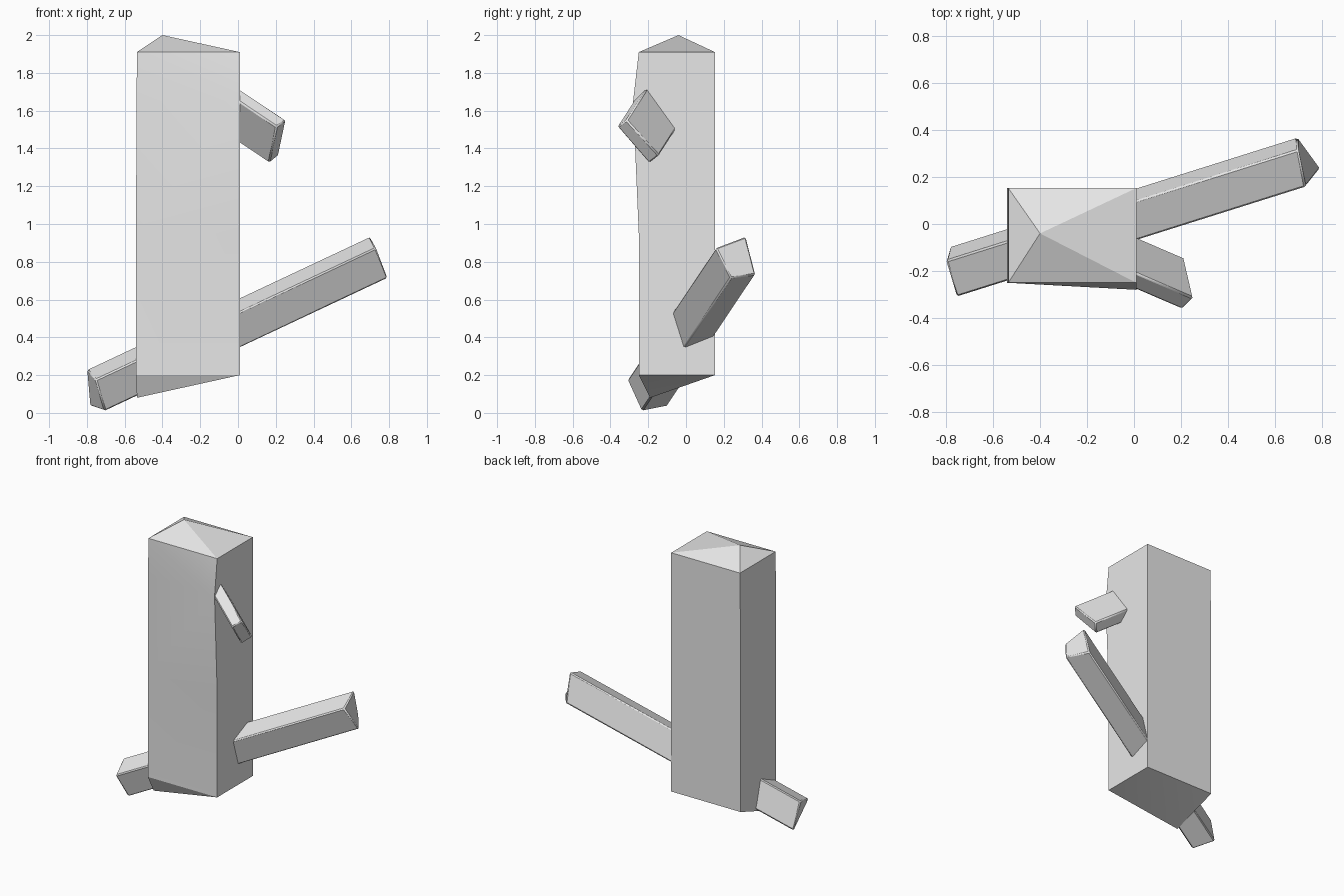
import bpy
import bmesh
import math
from mathutils import Vector

default = bpy.data.objects.get("Cube")
if default:
    bpy.data.objects.remove(default, do_unlink=True)

# Single stone grey
grey = bpy.data.materials.new("stone grey")
grey.use_nodes = True
colour = (0.8, 0.8, 0.8, 1)
grey.diffuse_color = colour
grey.node_tree.nodes["Principled BSDF"].inputs["Base Color"].default_value = colour


def finish(bm, name, bevel=0):
    bmesh.ops.recalc_face_normals(bm, faces=bm.faces)
    mesh = bpy.data.meshes.new(name)
    bm.to_mesh(mesh)
    bm.free()
    obj = bpy.data.objects.new(name, mesh)
    bpy.context.collection.objects.link(obj)
    mesh.materials.append(grey)
    if bevel:
        mod = obj.modifiers.new("soft edges", "BEVEL")
        mod.width = bevel
        mod.segments = 1
    bpy.ops.object.select_all(action="DESELECT")
    bpy.context.view_layer.objects.active = obj
    obj.select_set(True)
    bpy.ops.object.shade_smooth_by_angle(angle=math.radians(25))
    return obj


def make_trunk():
    """Four-sided column with a bulging front edge and off-centre points."""
    bm = bmesh.new()
    rings = []
    # height, left x, front right y
    for z, left, bulge in ((0.2, -0.54, -0.25), (0.95, -0.54, -0.25),
                           (1.65, -0.537, -0.28), (1.91, -0.535, -0.25)):
        corners = ((left, -0.25), (0.01, bulge), (0.01, 0.153), (left, 0.153))
        rings.append([bm.verts.new((x, y, z)) for x, y in corners])
    for level, (low, high) in enumerate(zip(rings, rings[1:])):
        for i in range(4):
            a, b = low[i], low[(i + 1) % 4]
            c, d = high[(i + 1) % 4], high[i]
            if i or level == 0:
                bm.faces.new((a, b, c, d))
            elif level == 1:
                bm.faces.new((a, b, c))
                bm.faces.new((a, c, d))
            else:
                bm.faces.new((a, b, d))
                bm.faces.new((b, c, d))
    # Pointed top and underside
    for ring, tip in ((rings[-1], (-0.40, -0.04, 2.0)),
                      (rings[0], (-0.535, -0.19, 0.08))):
        apex = bm.verts.new(tip)
        for i in range(4):
            bm.faces.new((ring[i], ring[(i + 1) % 4], apex))
    return finish(bm, "trunk")


def make_branch(name, section, slope, starts, ends):
    """Slanted box: corners (y, z) at the trunk wall, swept along x."""
    bm = bmesh.new()
    step = Vector((1, *slope))
    rings = []
    for cuts in (starts, ends):
        rings.append([bm.verts.new(Vector((0.01, y, z)) + step * (x - 0.01))
                      for (y, z), x in zip(section, cuts)])
    bm.faces.new(rings[0])
    bm.faces.new(rings[1])
    for i in range(4):
        j = (i + 1) % 4
        bm.faces.new((rings[0][i], rings[0][j], rings[1][j], rings[1][i]))
    return finish(bm, name, bevel=0.008)


make_trunk()

# Long beam passing right through the trunk
make_branch("long_branch",
            ((-0.07, 0.535), (0.10, 0.61), (0.153, 0.41), (-0.01, 0.345)),
            (0.315, 0.47),
            (-0.755, -0.80, -0.785, -0.705),
            (0.73, 0.70, 0.695, 0.795))

# Short upper stub, rooted just inside the trunk
make_branch("upper_branch",
            ((-0.21, 1.715), (-0.055, 1.50), (-0.13, 1.425), (-0.28, 1.645)),
            (-0.43, -0.67),
            (-0.02,) * 4,
            (0.255, 0.215, 0.165, 0.205))
